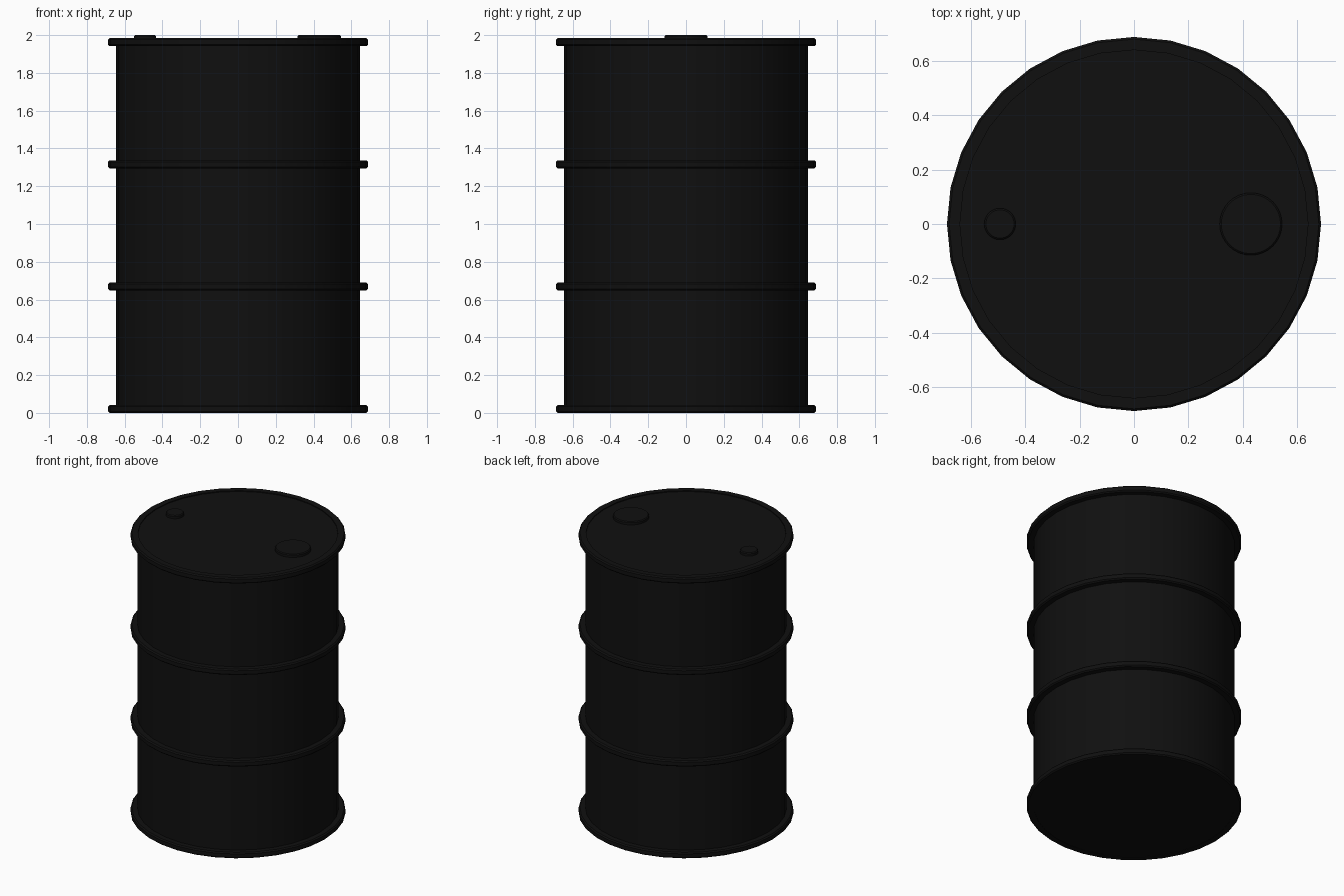
import bpy, bmesh, math

if "Cube" in bpy.data.objects:
    bpy.data.objects.remove(bpy.data.objects["Cube"])

SIDES = 32

black = bpy.data.materials.new("black_paint")
black.diffuse_color = (0.005, 0.005, 0.005, 1)
black.use_nodes = True
black.node_tree.nodes["Principled BSDF"].inputs["Base Color"].default_value = black.diffuse_color


def lathe(name, profile, x=0.0, closed=False):
    """Spin an (r, z) profile around z; open profiles are capped at both ends."""
    bm = bmesh.new()
    rings = []
    for r, z in profile:
        rings.append([bm.verts.new((x + r * math.cos(math.tau * i / SIDES),
                                    r * math.sin(math.tau * i / SIDES), z))
                      for i in range(SIDES)])
    pairs = list(zip(rings, rings[1:]))
    if closed:
        pairs.append((rings[-1], rings[0]))
    for a, b in pairs:
        for i in range(SIDES):
            j = (i + 1) % SIDES
            bm.faces.new((a[i], a[j], b[j], b[i]))
    if not closed:
        bm.faces.new(rings[0][::-1])
        bm.faces.new(rings[-1])
    bmesh.ops.recalc_face_normals(bm, faces=bm.faces)
    mesh = bpy.data.meshes.new(name)
    bm.to_mesh(mesh)
    bm.free()
    mesh.materials.append(black)
    obj = bpy.data.objects.new(name, mesh)
    bpy.context.collection.objects.link(obj)
    bpy.ops.object.select_all(action='DESELECT')
    obj.select_set(True)
    bpy.context.view_layer.objects.active = obj
    bpy.ops.object.shade_smooth_by_angle(angle=math.radians(30))
    return obj


# Drum wall with lid and base
lathe("drum_body", [(0.645, 0.002), (0.645, 1.978)])

# Bottom rim, two rolling hoops and top rim, evenly spaced
R, H, B = 0.688, 0.042, 0.008
for name, z in (("bottom_rim", 0.0), ("lower_hoop", 0.648),
                ("upper_hoop", 1.295), ("top_rim", 1.942)):
    lathe(name, [(0.64, z), (R - B, z), (R, z + B), (R, z + H - B),
                 (R - B, z + H), (0.64, z + H)], closed=True)

# Large and small bung caps on the lid
for name, x, r in (("large_bung", 0.43, 0.115), ("small_bung", -0.493, 0.058)):
    lathe(name, [(r, 1.97), (r, 1.994), (r - 0.006, 2.0)], x=x)
